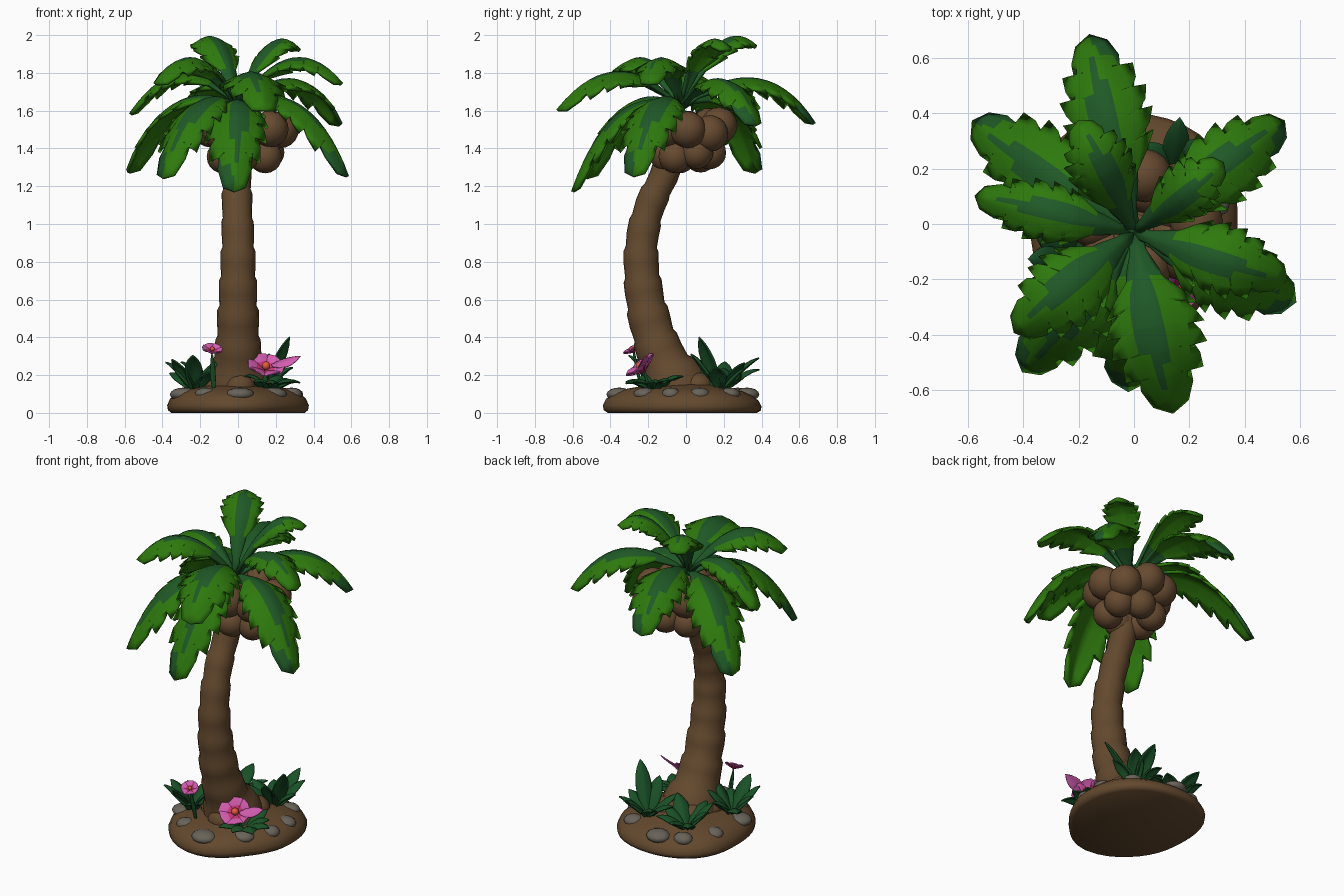
import bpy, bmesh, math, random
from mathutils import Vector as V

random.seed(4)
if "Cube" in bpy.data.objects:
    bpy.data.objects.remove(bpy.data.objects["Cube"])


def material(name, rgb):
    m = bpy.data.materials.new(name)
    m.use_nodes = True
    m.diffuse_color = (*rgb, 1)
    m.node_tree.nodes["Principled BSDF"].inputs["Base Color"].default_value = (*rgb, 1)
    return m


LEAF = material("bright_green", (0.027, 0.19, 0.004))
RIB = material("deep_green", (0.014, 0.1, 0.02))
SHRUB = material("shrub_green", (0.01, 0.08, 0.02))
BARK = material("bark_brown", (0.125, 0.066, 0.027))
NUT = material("nut_brown", (0.135, 0.069, 0.03))
STONE = material("stone_grey", (0.14, 0.125, 0.1))
PINK = material("petal_pink", (0.66, 0.11, 0.44))
ROSE = material("petal_rose", (0.62, 0.04, 0.2))
ORANGE = material("flower_orange", (0.8, 0.11, 0.05))


def finish(name, bm, mats, angle=40):
    mesh = bpy.data.meshes.new(name)
    bmesh.ops.remove_doubles(bm, verts=bm.verts, dist=0.0002)
    bm.to_mesh(mesh)
    bm.free()
    for m in mats:
        mesh.materials.append(m)
    for p in mesh.polygons:
        p.use_smooth = True
    mesh.set_sharp_from_angle(angle=math.radians(angle))
    obj = bpy.data.objects.new(name, mesh)
    bpy.context.scene.collection.objects.link(obj)
    return obj


def spline(keys, t):
    """Smooth curve through evenly spaced keys, t from 0 to 1."""
    f = min(max(t, 0), 1) * (len(keys) - 1)
    i = min(int(f), len(keys) - 2)
    f -= i
    a, b, c, d = (V(keys[min(max(i + k, 0), len(keys) - 1)]) for k in (-1, 0, 1, 2))
    return b + 0.5 * f * (c - a + f * (2 * a - 5 * b + 4 * c - d + f * (3 * (b - c) + d - a)))


def loft(name, rings, mat):
    bm = bmesh.new()
    rows = [[bm.verts.new(p) for p in ring] for ring in rings]
    n = len(rows[0])
    for lo, hi in zip(rows, rows[1:]):
        for i in range(n):
            j = (i + 1) % n
            bm.faces.new((lo[i], lo[j], hi[j], hi[i]))
    bm.faces.new(rows[0][::-1])
    bm.faces.new(rows[-1])
    return finish(name, bm, [mat], 50)


def ball(name, centre, size, mat, segs=16):
    bm = bmesh.new()
    bmesh.ops.create_uvsphere(bm, u_segments=segs, v_segments=segs // 2 + 2, radius=1)
    bmesh.ops.scale(bm, vec=V(size), verts=bm.verts)
    bmesh.ops.translate(bm, vec=V(centre), verts=bm.verts)
    return finish(name, bm, [mat], 180)


FROND_W = [(0.14, 0), (0.25, 0), (0.85, 0), (1, 0), (0.95, 0), (0.68, 0), (0.12, 0)]
BLADE_W = [(0.3, 0), (0.85, 0), (1, 0), (0.7, 0), (0.1, 0)]
PETAL_W = [(0.15, 0), (0.5, 0), (0.9, 0), (1, 0), (0.75, 0)]


def leaf(name, root, tip, rise, width, mats, shape, teeth=0, paint=None,
         up=V((0, 0, 1)), thick=0.018, fold=0.42, reach=0.5):
    """Arched, folded leaf; teeth cut a saw edge along both sides."""
    root, tip = V(root), V(tip)
    ctrl = root.lerp(tip, reach)
    ctrl += up * (rise + (0.5 - reach) * (tip - root).dot(up))
    side = (tip - root).cross(up).normalized()
    rows = [(s, 1, 0) for s in (0, 0.1, 0.2)]
    if teeth:
        step = 0.7 / teeth
        for k in range(teeth):
            rows += [(0.24 + step * (k + f), w, skew)
                     for f, w, skew in ((0, 0.75, 0), (0.45, 0.95, 0.02), (0.9, 1.08, 0.05))]
    else:
        rows += [(s, 1, 0) for s in (0.35, 0.5, 0.65, 0.8, 0.92)]
    rows.append((1, 0, 0))
    cols = (-1, -0.7, -0.45, -0.2, 0, 0.2, 0.45, 0.7, 1)
    bm = bmesh.new()
    grid = []
    for s, scale, skew in rows:
        line = []
        for u in cols:
            t = s + skew * u * u
            p = root * (1 - t) ** 2 + ctrl * 2 * t * (1 - t) + tip * t * t
            tangent = ((ctrl - root) * (1 - t) + (tip - ctrl) * t).normalized()
            w = width * spline(shape, s)[0] * (scale if abs(u) > 0.8 or scale == 0 else 1)
            line.append(bm.verts.new(p + side * u * w - side.cross(tangent) * fold * w * abs(u) ** 1.3))
        grid.append(line)
    for r in range(len(rows) - 1):
        for c in range(len(cols) - 1):
            f = bm.faces.new((grid[r][c], grid[r][c + 1], grid[r + 1][c + 1], grid[r + 1][c]))
            if paint:
                f.material_index = paint((rows[r][0] + rows[r + 1][0]) / 2, (cols[c] + cols[c + 1]) / 2)
    obj = finish(name, bm, mats, 50)
    mod = obj.modifiers.new("thickness", "SOLIDIFY")
    mod.thickness = thick
    mod.offset = 0
    if teeth:
        mod.material_offset = -1  # the rib colour shows on the upper side only
    return obj


# Ground mound: outline radius at every eighth of a turn
OUTLINE = [(r, 0) for r in (0.375, 0.4, 0.4, 0.41, 0.375, 0.405, 0.44, 0.375, 0.375)]


def mound_ring(scale, z):
    ring = []
    for i in range(40):
        a = math.tau * i / 40
        r = scale * spline(OUTLINE, i / 40)[0]
        y = r * math.sin(a)
        ring.append(V((r * math.cos(a), y, z * (1 - 0.6 * max(y - 0.15, 0)))))
    return ring


loft("ground_mound", [mound_ring(*k) for k in (
    (0.94, 0), (0.99, 0.015), (1, 0.04), (0.96, 0.075), (0.87, 0.105), (0.75, 0.125),
    (0.55, 0.14), (0.3, 0.16), (0.1, 0.17))], BARK)

# Stones set into the shoulder of the mound
for i in range(10):
    a = math.tau * (i + 0.5) / 10 + random.uniform(-0.12, 0.12)
    r = spline(OUTLINE, a / math.tau)[0] * random.uniform(0.76, 0.82)
    size = random.uniform(0.05, 0.08)
    ball(f"stone_{i}", (r * math.cos(a), r * math.sin(a), 0.098), (size, size * 0.9, 0.036), STONE, 12)

# Curved trunk of flared segments: x, y, z and radius along its length
PATH = [(0, -0.03, 0.1, 0.185), (0, -0.13, 0.3, 0.125), (0, -0.195, 0.5, 0.108), (0, -0.23, 0.7, 0.096),
        (0, -0.235, 0.9, 0.086), (-0.005, -0.19, 1.1, 0.079), (-0.005, -0.1, 1.3, 0.074), (0, -0.03, 1.6, 0.07)]
rings = []
SEGMENTS = 9
for k in range(SEGMENTS):
    for part, flare in ((0, 0.95), (0.45, 1.02), (0.85, 1.05)):
        t = (k + part) / SEGMENTS
        p = spline(PATH, t)
        axis = (spline(PATH, t + 0.02) - spline(PATH, t - 0.02)).xyz.normalized()
        across = axis.cross(V((1, 0, 0)))
        rings.append([p.xyz + p.w * flare * (V((1, 0, 0)) * math.cos(a) + across * math.sin(a))
                      for a in (math.tau * i / 20 for i in range(20))])
loft("trunk", rings, BARK)

# Root swellings
for i, (x, y) in enumerate(((0.09, -0.1), (-0.1, -0.08), (0.08, 0.06), (-0.08, 0.06), (0.01, -0.17))):
    ball(f"root_{i}", (x, y, 0.14), (0.085, 0.085, 0.075), BARK)

# Two tiers of coconuts around the crown
for tier, (count, ring_r, z, size) in enumerate(((8, 0.165, 1.5, 0.097), (6, 0.115, 1.36, 0.088))):
    for i in range(count):
        a = math.tau * (i + 0.4 * tier) / count
        ball(f"coconut_{tier}_{i}", (0.04 + 1.12 * ring_r * math.cos(a), 0.01 + ring_r * math.sin(a),
             z + random.uniform(-0.025, 0.025)), (size,) * 3, NUT)

# Palm fronds: tip position and half width
CROWN = V((0, -0.03, 1.62))
UPPER = [(-0.2, 0.37, 1.94, 0.115), (0.32, 0.22, 1.92, 0.1), (0.55, -0.2, 1.74, 0.125),
         (0.14, -0.68, 1.6, 0.165), (-0.43, -0.39, 1.74, 0.14), (-0.57, 0.1, 1.58, 0.105)]
LOWER = [(-0.16, 0.68, 1.53, 0.15), (0.54, 0.37, 1.52, 0.135), (0.58, -0.28, 1.25, 0.15),
         (-0.02, -0.6, 1.17, 0.155), (-0.4, -0.53, 1.24, 0.15), (-0.58, 0.37, 1.27, 0.15)]


def upper_rib(s, u):
    """Stalk is 2, rib 1 and blade 0."""
    return 2 if s < 0.24 else int(s < 0.86 and abs(u - 0.1) < 0.56 - 0.5 * s)


def lower_rib(s, u):
    return upper_rib(s, -u) or int(s > 0.8 and u > 0.75 - 0.9 * (s - 0.8) / 0.2)


for tier, tips, rule, reach in (("upper", UPPER, upper_rib, 0.52), ("lower", LOWER, lower_rib, 0.62)):
    for i, (x, y, z, width) in enumerate(tips):
        leaf(f"{tier}_frond_{i}", CROWN, (x, y, z), 0.34 if z > 1.9 else 0.38, width,
             [LEAF, RIB, RIB], FROND_W, teeth=5, paint=rule, reach=reach)

# Leafy shrubs: centre x, y, blade count, reach and height
SHRUBS = [(-0.23, -0.13, 8, 0.19, 0.17), (0.17, -0.17, 9, 0.17, 0.06),
          (0.14, 0.18, 8, 0.2, 0.25), (-0.14, 0.19, 8, 0.2, 0.14)]
for n, (x, y, count, reach, height) in enumerate(SHRUBS):
    for i in range(count):
        a = math.tau * (i + random.uniform(-0.2, 0.2)) / count
        r = reach * random.uniform(0.75, 1.05)
        z = 0.13 + height * random.uniform(0.3, 1.1)
        leaf(f"shrub_{n}_blade_{i}", (x, y, 0.11), (x + r * math.cos(a), y + r * math.sin(a), z),
             0.07, 0.046, [SHRUB], BLADE_W, thick=0.008)


# Flowers: petals opening from a funnel throat, with an orange heart
def petal_base(s, u):
    return int(s < 0.5)


def flower(name, centre, facing, size):
    centre, facing = V(centre), V(facing).normalized()
    e1 = facing.cross(V((0, 1, 0))).normalized()
    e2 = facing.cross(e1)
    throat = centre - facing * size * 0.6
    for i in range(6):
        a = math.tau * i / 6
        out = e1 * math.cos(a) * 1.15 + e2 * math.sin(a)
        leaf(f"{name}_petal_{i}", throat, centre + out * size, size * 0.1, size * 0.58, [PINK, ROSE],
             PETAL_W, paint=petal_base, up=facing, thick=0.006, fold=0.1)
    ball(f"{name}_heart", centre - facing * size * 0.15, (size * 0.26,) * 3, ORANGE, 10)
    foot = V((centre.x * 0.95, centre.y + 0.06, 0.11))
    leaf(f"{name}_stem", foot, throat, 0.01, 0.012, [SHRUB], BLADE_W, up=V((0, -1, 0)), thick=0.012)


flower("large_flower", (0.15, -0.25, 0.26), (0.12, -0.6, 0.75), 0.085)
flower("small_flower", (-0.135, -0.29, 0.345), (0.1, -0.5, 0.85), 0.047)

# Long side petal of the large flower
leaf("large_flower_side_petal", (0.18, -0.24, 0.25), (0.33, -0.22, 0.3), -0.01, 0.035, [PINK],
     BLADE_W, up=V((0, -0.6, 0.8)), thick=0.006, fold=0.2)
